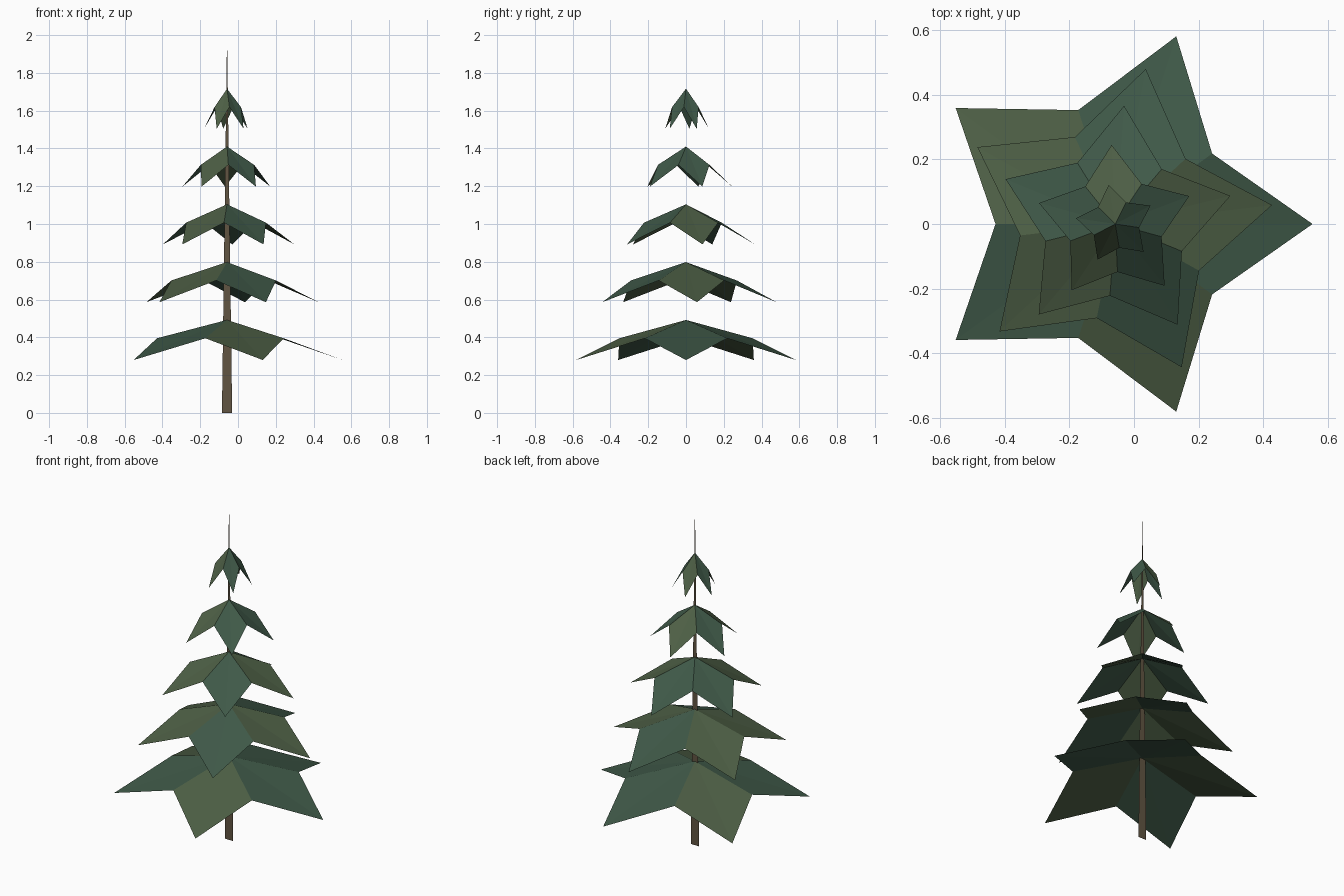
import bpy
from math import cos, sin, pi

if "Cube" in bpy.data.objects:
    bpy.data.objects.remove(bpy.data.objects["Cube"])

CX = -0.058  # trunk axis


def material(name, rgb):
    m = bpy.data.materials.new(name)
    m.diffuse_color = (*rgb, 1)
    m.use_nodes = True
    m.node_tree.nodes["Principled BSDF"].inputs["Base Color"].default_value = m.diffuse_color
    return m


def mesh_object(name, verts, faces, mats, indices=None):
    me = bpy.data.meshes.new(name)
    me.from_pydata(verts, [], faces)
    for m in mats:
        me.materials.append(m)
    if indices:
        for p, i in zip(me.polygons, indices):
            p.material_index = i
    me.update()
    ob = bpy.data.objects.new(name, me)
    bpy.context.collection.objects.link(ob)
    return ob


bark = material("bark", (0.12, 0.09, 0.055))
needles = [material("blue_green", (0.05, 0.1, 0.065)),
           material("olive_green", (0.075, 0.115, 0.06))]

# Trunk: one flat tapering blade facing front
mesh_object("trunk", [(CX - 0.027, 0, 0), (CX + 0.027, 0, 0), (CX, 0, 2)],
            [(0, 1, 2)], [bark])


# Branch tier: five drooping kite-shaped boughs, each folded along its ridge
def branch_tier(name, radius, apex, turn, colours):
    verts, faces, indices = [], [], []
    for k in range(5):
        a = turn + k * 2 * pi / 5
        b = len(verts)
        verts.append((CX, 0, apex))
        for r, da, drop in ((0.607 * radius, -pi / 5, 0.097),
                            (radius, 0, 0.212),
                            (0.607 * radius, pi / 5, 0.097)):
            verts.append((CX + r * cos(a + da), r * sin(a + da), apex - drop))
        faces += [(b, b + 1, b + 2), (b, b + 2, b + 3)]
        indices += [colours[k]] * 2
    mesh_object(name, verts, faces, needles, indices)


# Five tiers shrinking and twisting upward; bough colours anticlockwise from +x
tier_colours = [(0, 0, 1, 0, 1), (1, 0, 1, 1, 0), (1, 0, 0, 1, 0),
                (0, 1, 0, 1, 0), (0, 1, 0, 1, 0)]
for i, colours in enumerate(tier_colours):
    branch_tier(f"branch_tier_{i + 1}", 0.611 - 0.122 * i,
                0.492 + 0.306 * i, 0.12 * i, colours)
